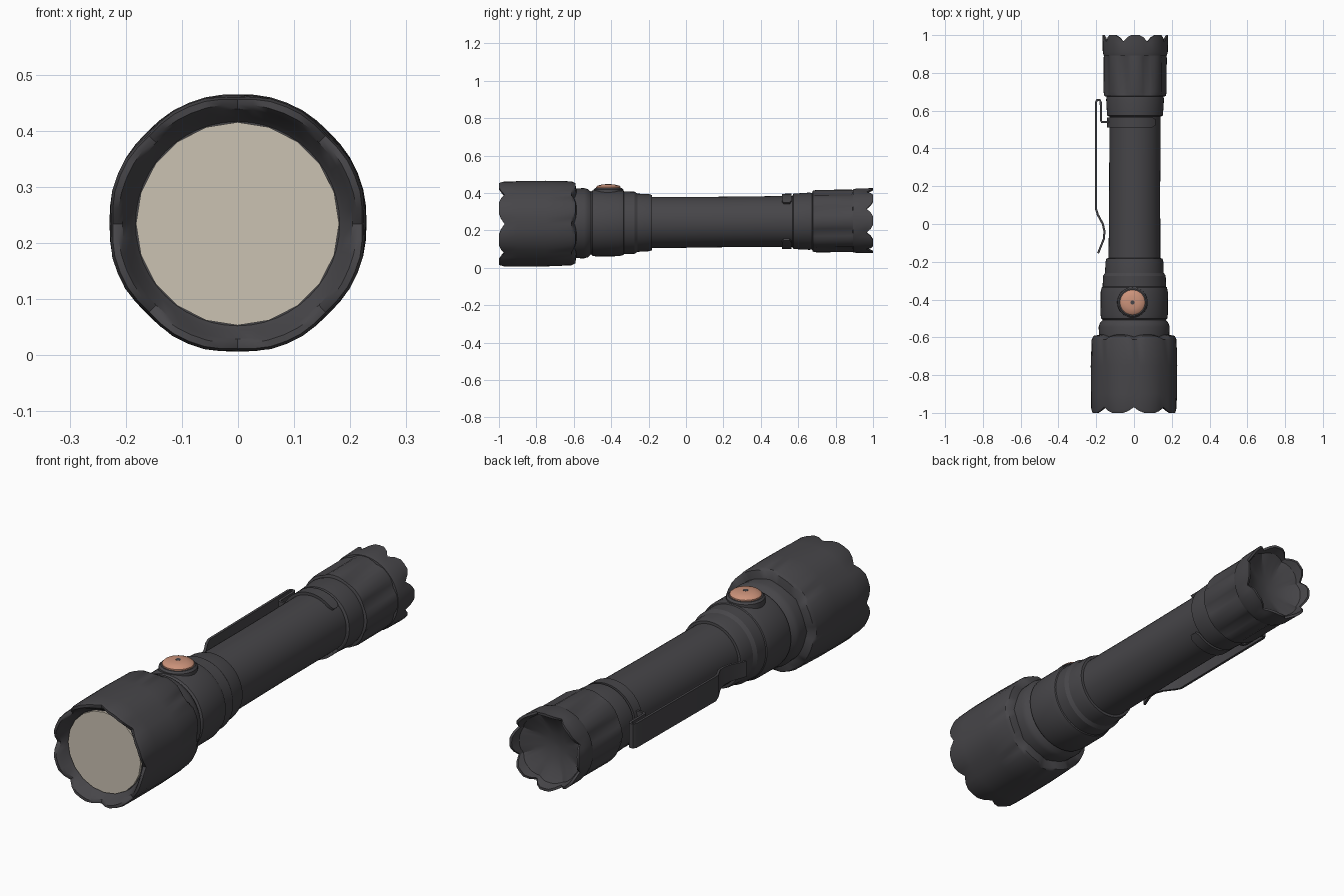
import bpy, bmesh, math
from mathutils import Vector

cube = bpy.data.objects.get("Cube")
if cube:
    bpy.data.objects.remove(cube, do_unlink=True)


def material(name, rgb, rough=0.6):
    m = bpy.data.materials.new(name)
    m.use_nodes = True
    col = (*rgb, 1.0)
    m.diffuse_color = col
    bsdf = m.node_tree.nodes["Principled BSDF"]
    bsdf.inputs["Base Color"].default_value = col
    bsdf.inputs["Roughness"].default_value = rough
    return m


DARK = material("dark grey metal", (0.062, 0.06, 0.066))
LENS = material("pale lens", (0.60, 0.54, 0.45))
COPPER = material("copper button", (0.60, 0.29, 0.195))


def axis(y):
    """Centre of the slightly tilted barrel at a given y."""
    return Vector((0.003 + 0.004 * y, y, 0.243 + 0.009 * y))


def finish(name, bm, mat, angle=30):
    bmesh.ops.recalc_face_normals(bm, faces=bm.faces)
    me = bpy.data.meshes.new(name)
    bm.to_mesh(me)
    bm.free()
    me.materials.append(mat)
    ob = bpy.data.objects.new(name, me)
    bpy.context.collection.objects.link(ob)
    bpy.ops.object.select_all(action="DESELECT")
    ob.select_set(True)
    bpy.context.view_layer.objects.active = ob
    bpy.ops.object.shade_smooth_by_angle(angle=math.radians(angle))
    return ob


def loft(name, rings, mat=DARK, sides=48, phase=0.0):
    """Skin rings of (y, radius, scallop depth along y, radial flute depth)."""
    bm = bmesh.new()
    loops = []
    for ring in rings:
        y, r, scallop, flute = (*ring, 0, 0)[:4]
        loop = []
        for i in range(sides):
            a = math.tau * i / sides
            wave = max(0.0, math.cos(8 * (a - phase)))
            rr = r - flute * wave
            p = axis(y) + Vector((rr * math.cos(a), scallop * wave ** 1.5, rr * math.sin(a)))
            loop.append(bm.verts.new(p))
        loops.append(loop)
    for lo, hi in zip(loops, loops[1:]):
        for i in range(sides):
            j = (i + 1) % sides
            bm.faces.new((lo[i], lo[j], hi[j], hi[i]))
    bm.faces.new(loops[0])
    bm.faces.new(loops[-1])
    return finish(name, bm, mat)


# Head with scalloped bezel and recessed mouth
loft("head", [(-0.94, 0.182), (-0.95, 0.19), (-0.985, 0.205, 0.015),
              (-1.0, 0.214, 0.03), (-1.0, 0.226, 0.03, 0.004), (-0.985, 0.231, 0.03, 0.006),
              (-0.90, 0.231, 0, 0.003), (-0.75, 0.231, 0, 0.002), (-0.612, 0.229, 0, 0.005),
              (-0.592, 0.222, -0.02, 0.006), (-0.585, 0.18, -0.01)])
loft("lens", [(-0.952, 0.181), (-0.935, 0.181)], LENS, sides=20)

# Stepped neck, switch housing and barrel
loft("collar", [(-0.61, 0.185), (-0.545, 0.188), (-0.525, 0.182), (-0.505, 0.165), (-0.49, 0.165)])
loft("switch_housing", [(-0.51, 0.165), (-0.50, 0.175), (-0.48, 0.178),
                        (-0.36, 0.178), (-0.335, 0.172), (-0.325, 0.16)])
loft("rear_step_large", [(-0.34, 0.168), (-0.275, 0.166), (-0.258, 0.155)])
loft("rear_step_small", [(-0.27, 0.156), (-0.20, 0.153), (-0.182, 0.148), (-0.18, 0.13)])
loft("barrel", [(-0.20, 0.137), (0.20, 0.135), (0.58, 0.136)])

# Tail collar, fluted cap and hollow crown
loft("tail_collar", [(0.57, 0.14), (0.575, 0.148), (0.66, 0.153), (0.68, 0.15)])
half = math.pi / 8
loft("tail_cap", [(0.672, 0.145), (0.678, 0.163, 0, 0.004), (0.70, 0.167, 0, 0.014),
                  (0.88, 0.167, 0, 0.014), (0.90, 0.165, 0, 0.004)], phase=half)
loft("tail_crown", [(0.89, 0.15), (0.893, 0.168), (0.91, 0.172), (0.965, 0.173, -0.015, 0.004),
                    (1.0, 0.174, -0.035, 0.008), (1.0, 0.163, -0.035, 0.006),
                    (0.965, 0.150, -0.015), (0.93, 0.10), (0.915, 0.05), (0.91, 0.01)], phase=half)


def disc_stack(name, rings, centre, mat, sides=32):
    """Turn (radius, z) steps about a vertical axis."""
    bm = bmesh.new()
    loops = [[bm.verts.new((centre[0] + r * math.cos(math.tau * i / sides),
                            centre[1] + r * math.sin(math.tau * i / sides), z))
              for i in range(sides)] for r, z in rings]
    for lo, hi in zip(loops, loops[1:]):
        for i in range(sides):
            j = (i + 1) % sides
            bm.faces.new((lo[i], lo[j], hi[j], hi[i]))
    bm.faces.new(loops[0])
    bm.faces.new(loops[-1])
    return finish(name, bm, mat)


# Side switch
spot = (-0.008, -0.415)
disc_stack("switch_boss", [(0.082, 0.38), (0.08, 0.418), (0.072, 0.426)], spot, DARK)
disc_stack("switch_button", [(0.066, 0.41), (0.066, 0.432), (0.058, 0.439),
                             (0.035, 0.445), (0.012, 0.447)], spot, COPPER)
disc_stack("switch_dot", [(0.011, 0.444), (0.011, 0.448)], spot, DARK, sides=12)


def ribbon(name, path, width, thick):
    """Extrude a bent strip path in the xy plane into a flat bar along z."""
    pts = [Vector((x, y, 0)) for x, y in path]
    bm = bmesh.new()
    sections = []
    for i, p in enumerate(pts):
        t = (pts[min(i + 1, len(pts) - 1)] - pts[max(i - 1, 0)]).normalized()
        n = Vector((-t.y, t.x, 0)) * thick / 2
        w = width[i] / 2
        z = axis(p.y).z
        sections.append([bm.verts.new((*(p + s * n).xy, z + k * w))
                         for s, k in ((1, 1), (-1, 1), (-1, -1), (1, -1))])
    for a, b in zip(sections, sections[1:]):
        for i in range(4):
            j = (i + 1) % 4
            bm.faces.new((a[i], a[j], b[j], b[i]))
    bm.faces.new(sections[0])
    bm.faces.new(sections[-1])
    return finish(name, bm, DARK)


# Pocket clip with its open spring ring
clip = [(-0.13, 0.54), (-0.172, 0.54), (-0.175, 0.55), (-0.176, 0.645), (-0.182, 0.657),
        (-0.195, 0.657), (-0.201, 0.645), (-0.201, 0.08), (-0.192, 0.05), (-0.165, 0.0),
        (-0.156, -0.04), (-0.160, -0.08), (-0.190, -0.155)]
ribbon("pocket_clip", clip, [0.11] * 8 + [0.1, 0.09, 0.08, 0.075, 0.07], 0.011)

bm = bmesh.new()
previous = None
steps = 36
for k in range(steps + 1):
    a = math.radians(43 + 274 * k / steps)
    w = 0.016 if k in (0, steps) else 0.026
    section = [bm.verts.new(axis(0.538 + s * w) + Vector((r * math.cos(a), 0, r * math.sin(a))))
               for r, s in ((0.13, -1), (0.148, -1), (0.148, 1), (0.13, 1))]
    if previous:
        for i in range(4):
            j = (i + 1) % 4
            bm.faces.new((previous[i], previous[j], section[j], section[i]))
    if k in (0, steps):
        bm.faces.new(section)
    previous = section
finish("clip_ring", bm, DARK)
